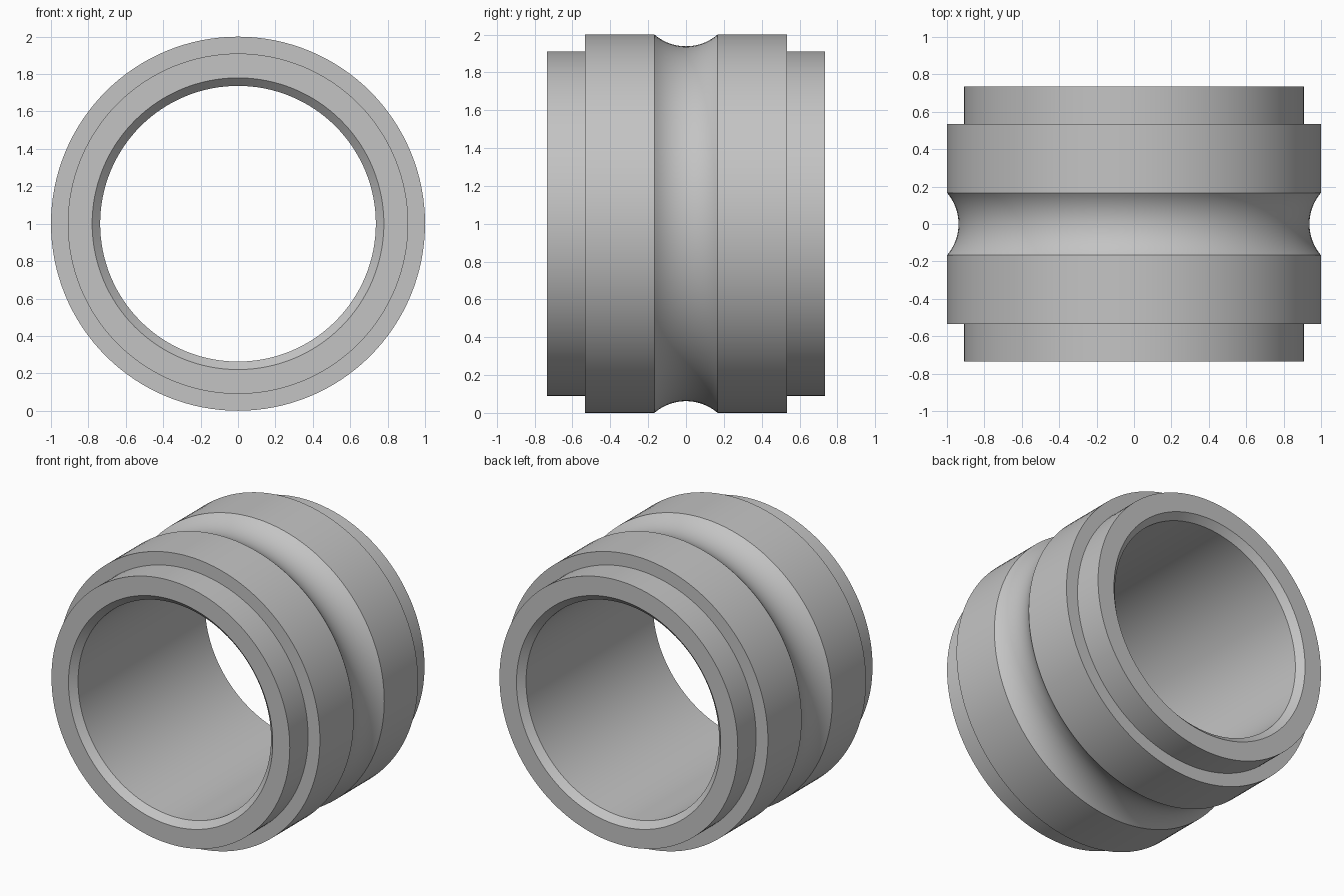
import bpy, bmesh, math
from mathutils import Matrix, Vector

SEGMENTS = 128
OUTER, STEP, BORE, MOUTH = 1.0, 0.91, 0.737, 0.78
END, SHOULDER, GROOVE, DEPTH = 0.735, 0.535, 0.167, 0.062
CHAMFER = MOUTH - BORE

cube = bpy.data.objects.get("Cube")
if cube:
    bpy.data.objects.remove(cube, do_unlink=True)

# Plain grey material
grey = bpy.data.materials.new("plain grey")
grey.use_nodes = True
colour = (0.55, 0.55, 0.55, 1)
grey.diffuse_color = colour
grey.node_tree.nodes["Principled BSDF"].inputs["Base Color"].default_value = colour

# Half of the wall section as (radius, y), from the bore to the groove edge
half = [(BORE, END - CHAMFER), (MOUTH, END), (STEP, END),
        (STEP, SHOULDER), (OUTER, SHOULDER)]

# Circular groove arc around the middle, including both of its edges
arc_radius = (GROOVE ** 2 + DEPTH ** 2) / (2 * DEPTH)
sweep = math.asin(GROOVE / arc_radius)
steps = 20
groove = []
for i in range(steps + 1):
    a = sweep * (1 - 2 * i / steps)
    groove.append((OUTER - DEPTH + arc_radius * (1 - math.cos(a)),
                   arc_radius * math.sin(a)))

section = half + groove + [(r, -y) for r, y in reversed(half)]

# Revolve the closed section about the y axis
bm = bmesh.new()
verts = [bm.verts.new((r, y, 0)) for r, y in section]
edges = [bm.edges.new((v, verts[i - 1])) for i, v in enumerate(verts)]
bmesh.ops.spin(bm, geom=verts + edges, cent=(0, 0, 0), axis=(0, 1, 0),
               angle=math.tau, steps=SEGMENTS, use_merge=False)
bmesh.ops.remove_doubles(bm, verts=bm.verts[:], dist=0.0002)
bmesh.ops.recalc_face_normals(bm, faces=bm.faces[:])
bmesh.ops.transform(bm, matrix=Matrix.Translation(Vector((0, 0, OUTER))),
                    verts=bm.verts[:])

mesh = bpy.data.meshes.new("grooved_bushing")
bm.to_mesh(mesh)
bm.free()
mesh.materials.append(grey)
ring = bpy.data.objects.new("grooved_bushing", mesh)
bpy.context.collection.objects.link(ring)

# Smooth round walls with crisp rims
bpy.ops.object.select_all(action="DESELECT")
ring.select_set(True)
bpy.context.view_layer.objects.active = ring
bpy.ops.object.shade_smooth_by_angle(angle=math.radians(30))
